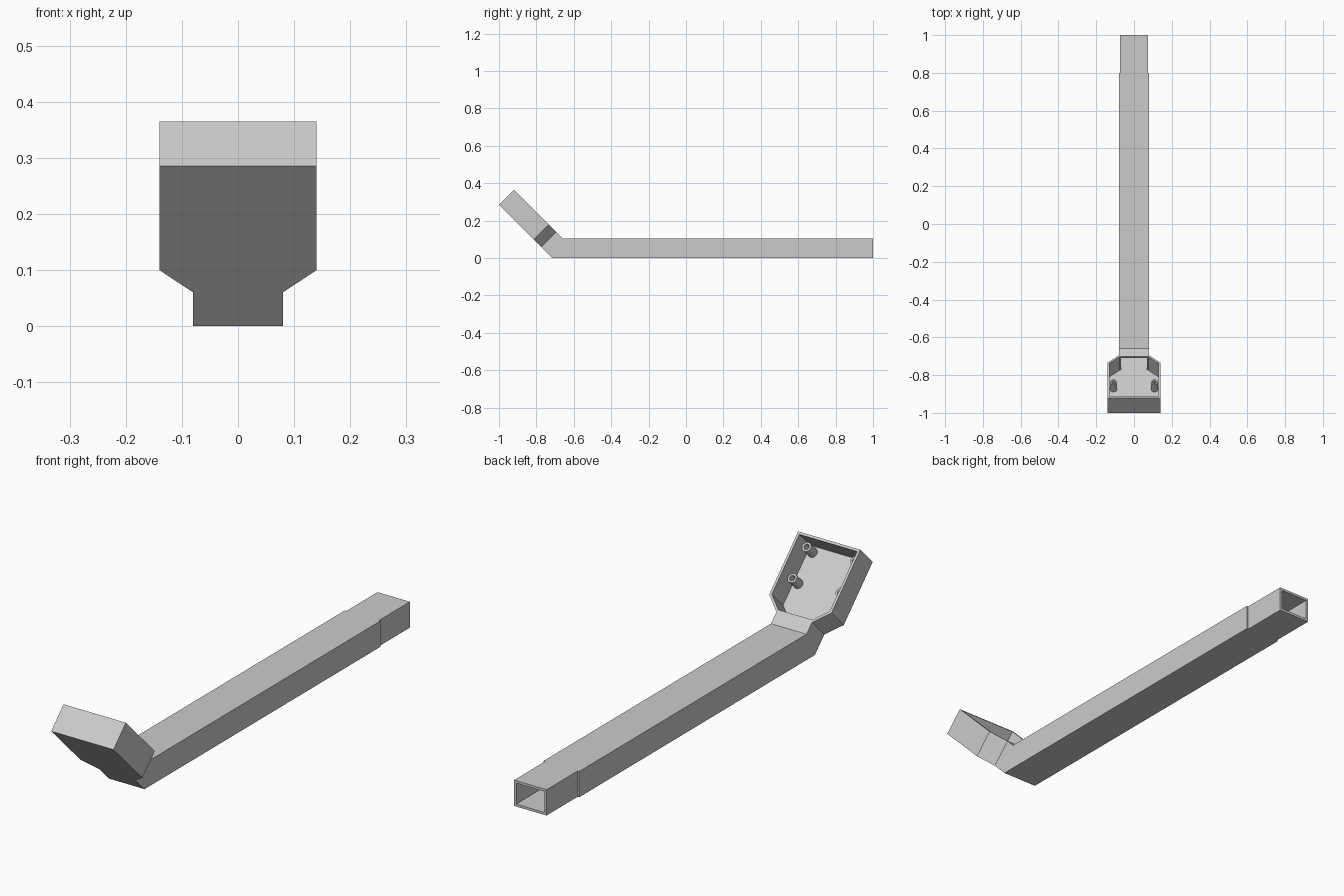
import bpy, bmesh, math
from mathutils import Vector

if "Cube" in bpy.data.objects:
    bpy.data.objects.remove(bpy.data.objects["Cube"], do_unlink=True)

grey = bpy.data.materials.new("light grey plastic")
grey.use_nodes = True
colour = (0.6, 0.6, 0.6, 1)
grey.diffuse_color = colour
grey.node_tree.nodes["Principled BSDF"].inputs["Base Color"].default_value = colour

WALL = 0.01
HEIGHT = 0.105      # arm height
DEPTH = 0.112       # tray thickness
NECK_END = 0.085    # where the neck meets the tray


def tilted(x, u, n):
    """Point in the frame of the head: u runs up the slope, n out of it."""
    s = math.sqrt(0.5)
    return Vector((x, -0.714 + s * (n - u), s * (n + u)))


def loft(name, rings, loop=False):
    """Join rings of points; cap the ends, or close the last ring to the first."""
    bm = bmesh.new()
    rows = [[bm.verts.new(p) for p in ring] for ring in rings]
    count = len(rows[0])
    pairs = list(zip(rows, rows[1:])) + ([(rows[-1], rows[0])] if loop else [])
    for a, b in pairs:
        for i in range(count):
            j = (i + 1) % count
            bm.faces.new((a[i], a[j], b[j], b[i]))
    if not loop:
        bm.faces.new(rows[0])
        bm.faces.new(rows[-1])
    bmesh.ops.recalc_face_normals(bm, faces=bm.faces)
    mesh = bpy.data.meshes.new(name)
    bm.to_mesh(mesh)
    bm.free()
    mesh.materials.append(grey)
    obj = bpy.data.objects.new(name, mesh)
    bpy.context.collection.objects.link(obj)
    return obj


def section(w, low, high):
    """Rectangular section from a low and a high (y, z) point."""
    return [(-w, *low), (w, *low), (w, *high), (-w, *high)]


def straight(w, y, inset=0):
    return section(w - inset, (y, inset), (y, HEIGHT - inset))


def neck(w, inset=0):
    low, high = tilted(0, NECK_END, inset), tilted(0, NECK_END, DEPTH - inset)
    return section(w - inset, low.yz, high.yz)


# Hollow arm: narrow plug end, long tube, mitred bend, short neck
loft("hollow_arm", [
    straight(0.073, 1), straight(0.073, 0.8), straight(0.08, 0.8),
    section(0.08, (-0.714, 0), (-0.66, HEIGHT)), neck(0.08),
    neck(0.08, WALL),
    section(0.07, (-0.709, WALL), (-0.665, HEIGHT - WALL)),
    straight(0.073, 1, WALL),
], loop=True)


# Tray: chamfered box, hollowed out and opened towards the neck
def prism(name, half, low, high):
    outline = half + [(-x, u) for x, u in reversed(half)]
    return loft(name, [[tilted(x, u, n) for x, u in outline] for n in (low, high)])


tray = prism("tray", [(0.08, NECK_END), (0.14, 0.141), (0.14, 0.404)], 0, DEPTH)
cutters = [
    prism("cavity_cutter", [(0.076, 0.095), (0.13, 0.145), (0.13, 0.394)], WALL, 0.2),
    prism("neck_cutter", [(0.07, 0.05), (0.07, 0.12)], WALL + 0.001, DEPTH - WALL),
]
bpy.context.view_layer.objects.active = tray
for cutter in cutters:
    cutter.hide_render = True
    mod = tray.modifiers.new(cutter.name, 'BOOLEAN')
    mod.operation = 'DIFFERENCE'
    mod.solver = 'EXACT'
    mod.object = cutter
    bpy.ops.object.modifier_apply(modifier=mod.name)
    bpy.data.objects.remove(cutter, do_unlink=True)


# Four hollow screw posts on the tray floor
def circle(x, u, n, r, sides=24):
    turns = [2 * math.pi * i / sides for i in range(sides)]
    return [tilted(x + r * math.cos(t), u + r * math.sin(t), n) for t in turns]


bpy.ops.object.select_all(action='DESELECT')
for side, x in (("left", 0.108), ("right", -0.108)):
    for row, u in (("lower", 0.239), ("upper", 0.369)):
        rings = [circle(x, u, n, r) for r, n in
                 ((0.019, WALL), (0.019, 0.066), (0.011, 0.066), (0.011, WALL))]
        post = loft(f"{row}_{side}_screw_post", rings, loop=True)
        post.select_set(True)
        bpy.context.view_layer.objects.active = post
bpy.ops.object.shade_smooth_by_angle(angle=math.radians(35))
